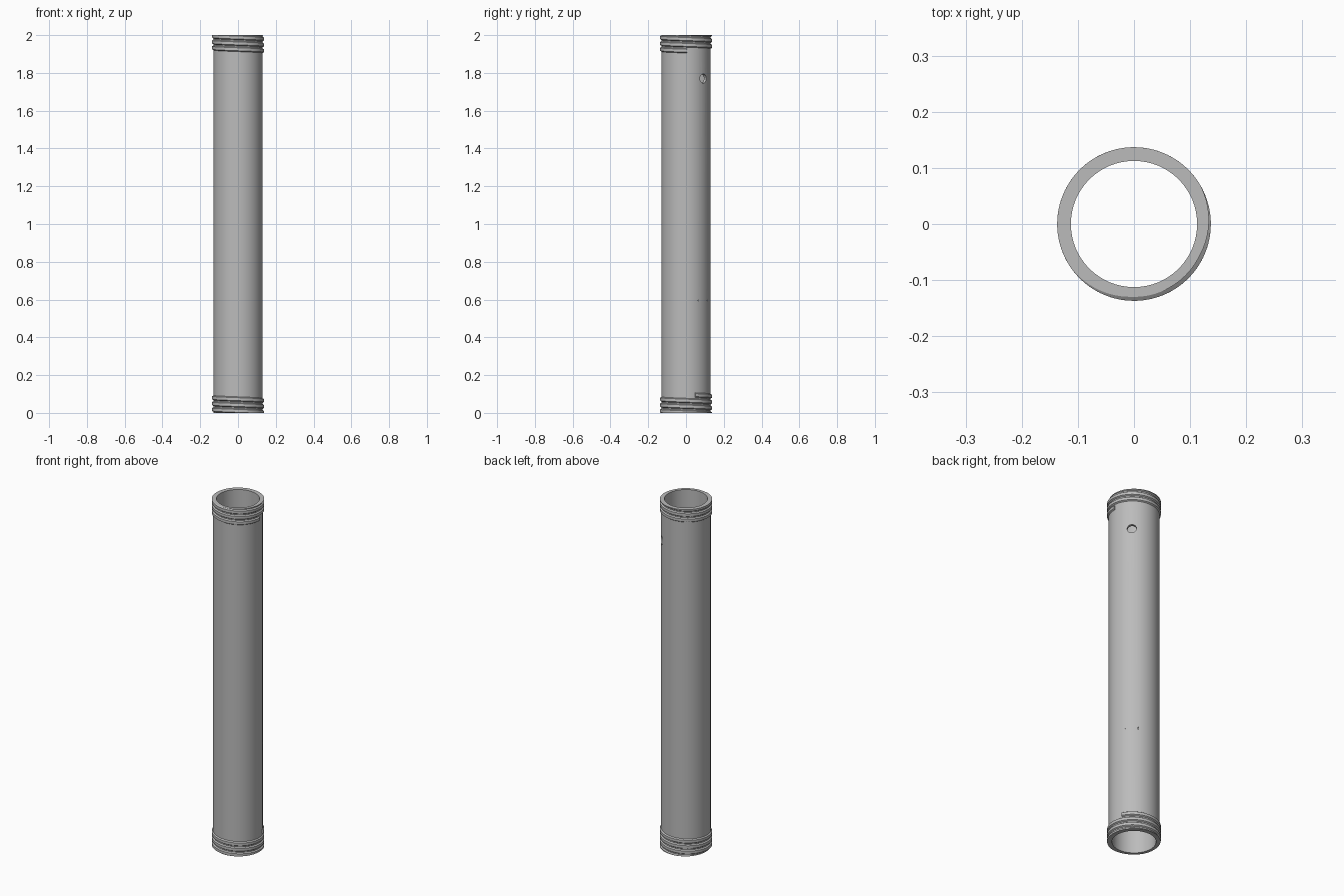
import bpy
import bmesh
import math
from mathutils import Matrix, Vector

R_OUT, R_IN, R_CREST, HEIGHT = 0.13, 0.1125, 0.137, 2.0
SEGS = 64
PITCH = 0.031

cube = bpy.data.objects.get("Cube")
if cube:
    bpy.data.objects.remove(cube, do_unlink=True)

# Single plain metal colour
metal = bpy.data.materials.new("grey metal")
metal.use_nodes = True
colour = (0.5, 0.5, 0.5, 1)
metal.diffuse_color = colour
metal.node_tree.nodes["Principled BSDF"].inputs["Base Color"].default_value = colour


def make_object(name, bm):
    bmesh.ops.recalc_face_normals(bm, faces=bm.faces)
    mesh = bpy.data.meshes.new(name)
    bm.to_mesh(mesh)
    bm.free()
    mesh.materials.append(metal)
    obj = bpy.data.objects.new(name, mesh)
    bpy.context.collection.objects.link(obj)
    return obj


def activate(obj):
    bpy.ops.object.select_all(action='DESELECT')
    obj.select_set(True)
    bpy.context.view_layer.objects.active = obj


def smooth(obj):
    activate(obj)
    bpy.ops.object.shade_smooth_by_angle(angle=math.radians(30))


def loft(rings, closed):
    """Skin a list of point rings; cap the ends if the loft is open."""
    bm = bmesh.new()
    rows = [[bm.verts.new(p) for p in ring] for ring in rings]
    pairs = list(zip(rows, rows[1:])) + ([(rows[-1], rows[0])] if closed else [])
    for a, b in pairs:
        for i in range(len(a)):
            j = (i + 1) % len(a)
            bm.faces.new((a[i], a[j], b[j], b[i]))
    if not closed:
        bm.faces.new(rows[0])
        bm.faces.new(rows[-1])
    return bm


def polar(angle, r, z):
    return Vector((r * math.cos(angle), r * math.sin(angle), z))


def drill(target, name, radius, start, end, z):
    """Cut a round bore along the diagonal between two distances from the axis."""
    bm = bmesh.new()
    diagonal = Vector((1, 1, 0)).normalized()
    place = (Matrix.Translation(diagonal * (start + end) / 2 + Vector((0, 0, z)))
             @ diagonal.to_track_quat('Z', 'Y').to_matrix().to_4x4())
    bmesh.ops.create_cone(bm, cap_ends=True, segments=32, radius1=radius,
                          radius2=radius, depth=end - start, matrix=place)
    cutter = make_object(name, bm)
    cutter.hide_render = True
    mod = target.modifiers.new(name, 'BOOLEAN')
    mod.operation = 'DIFFERENCE'
    mod.solver = 'EXACT'
    mod.object = cutter
    activate(target)
    bpy.ops.object.modifier_apply(modifier=name)
    bpy.data.objects.remove(cutter, do_unlink=True)


def thread(name, start, turns, z_start):
    """Helical ridge descending counter-clockwise, trimmed flush with the tube ends."""
    profile = [(R_OUT - 0.0005, 0.013), (R_CREST, 0.0078),
               (R_CREST, -0.0078), (R_OUT - 0.0005, -0.013)]
    steps = round(turns * SEGS)
    rings = []
    for i in range(steps + 1):
        t = i / SEGS
        angle = math.radians(start) + math.tau * t
        rings.append([polar(angle, r, z_start - PITCH * t + dz) for r, dz in profile])
    bm = loft(rings, closed=False)
    bmesh.ops.recalc_face_normals(bm, faces=bm.faces)
    for z, up in ((HEIGHT, 1), (0, -1)):
        cut = bmesh.ops.bisect_plane(
            bm, geom=bm.verts[:] + bm.edges[:] + bm.faces[:],
            plane_co=(0, 0, z), plane_no=(0, 0, up), clear_outer=True)
        edges = [e for e in cut["geom_cut"] if isinstance(e, bmesh.types.BMEdge)]
        if edges:
            bmesh.ops.holes_fill(bm, edges=edges, sides=0)
    smooth(make_object(name, bm))


# Hollow tube
corners = ((R_OUT, 0), (R_OUT, HEIGHT), (R_IN, HEIGHT), (R_IN, 0))
tube = make_object("tube", loft(
    [[polar(math.tau * i / SEGS, r, z) for r, z in corners] for i in range(SEGS)],
    closed=True))

# Round side hole, and an inner recess that just breaks the outer wall
drill(tube, "side_hole", 0.024, 0.05, 0.2, 1.77)
drill(tube, "inner_recess", 0.034, 0.05, 0.1259, 0.595)
smooth(tube)

# Threaded ends
thread("top_thread", -240, 3.667, HEIGHT + PITCH)
thread("bottom_thread", 22, 3.8, 0.094)
